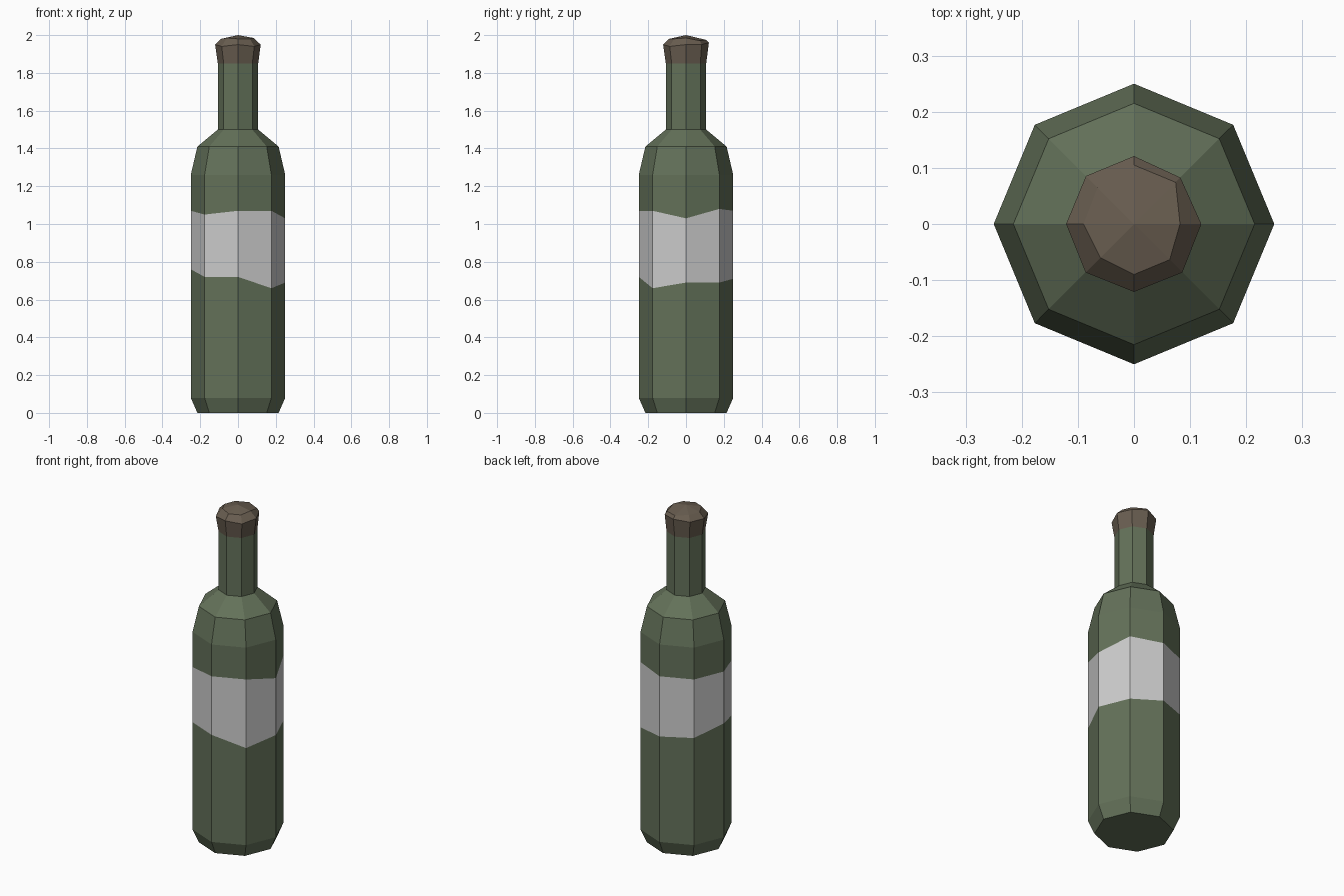
import bpy, bmesh
from math import cos, sin, tau

if "Cube" in bpy.data.objects:
    bpy.data.objects.remove(bpy.data.objects["Cube"])

N = 8

def ring(r, z):
    """Octagon ring; r and z are a single number or one value per corner."""
    rs = r if isinstance(r, list) else [r] * N
    zs = z if isinstance(z, list) else [z] * N
    return [(rs[i] * cos(tau * i / N), rs[i] * sin(tau * i / N), zs[i]) for i in range(N)]

def loft(name, rings, color=None, bottom=False, tip=None):
    bm = bmesh.new()
    loops = [[bm.verts.new(p) for p in r] for r in rings]
    for a, b in zip(loops, loops[1:]):
        for i in range(N):
            j = (i + 1) % N
            bm.faces.new((a[i], a[j], b[j], b[i]))
    if bottom:
        bm.faces.new(loops[0][::-1])
    if tip:
        t = bm.verts.new(tip)
        for i in range(N):
            bm.faces.new((loops[-1][i], loops[-1][(i + 1) % N], t))
    me = bpy.data.meshes.new(name)
    bm.to_mesh(me)
    bm.free()
    ob = bpy.data.objects.new(name, me)
    bpy.context.collection.objects.link(ob)
    if color:
        mat = bpy.data.materials.new(name + "_colour")
        mat.diffuse_color = (*color, 1)
        mat.use_nodes = True
        mat.node_tree.nodes["Principled BSDF"].inputs["Base Color"].default_value = mat.diffuse_color
        me.materials.append(mat)
    return ob

GREEN = (0.125, 0.165, 0.10)
BROWN = (0.14, 0.11, 0.08)

# uneven label edges, corners counter-clockwise from +x
label_low = ring(0.25, [0.69, 0.69, 0.71, 0.72, 0.76, 0.72, 0.72, 0.66])
label_high = ring(0.25, [1.03, 1.08, 1.07, 1.07, 1.07, 1.05, 1.07, 1.07])

# glass below the label
loft("bottle_base", [ring(0.215, 0), ring(0.25, 0.08), label_low], GREEN, bottom=True)
# paper label
loft("label", [label_low, label_high])
# shoulder and neck
neck_top = ring(0.107, 1.85)
loft("shoulder_and_neck", [label_high, ring(0.25, 1.26), ring(0.215, 1.41),
                           ring(0.107, 1.5), neck_top], GREEN)
# stopper with a slightly rough rim and domed top
rim = ring([0.12, 0.117, 0.121, 0.121, 0.121, 0.122, 0.121, 0.122],
           [1.95, 1.95, 1.96, 1.95, 1.95, 1.94, 1.95, 1.94])
crown = ring([0.082, 0.105, 0.105, 0.092, 0.09, 0.085, 0.09, 0.09],
             [1.985, 1.97, 1.975, 1.98, 1.98, 1.985, 1.98, 1.98])
loft("stopper", [neck_top, rim, crown], BROWN, tip=(0, 0, 2.0))
